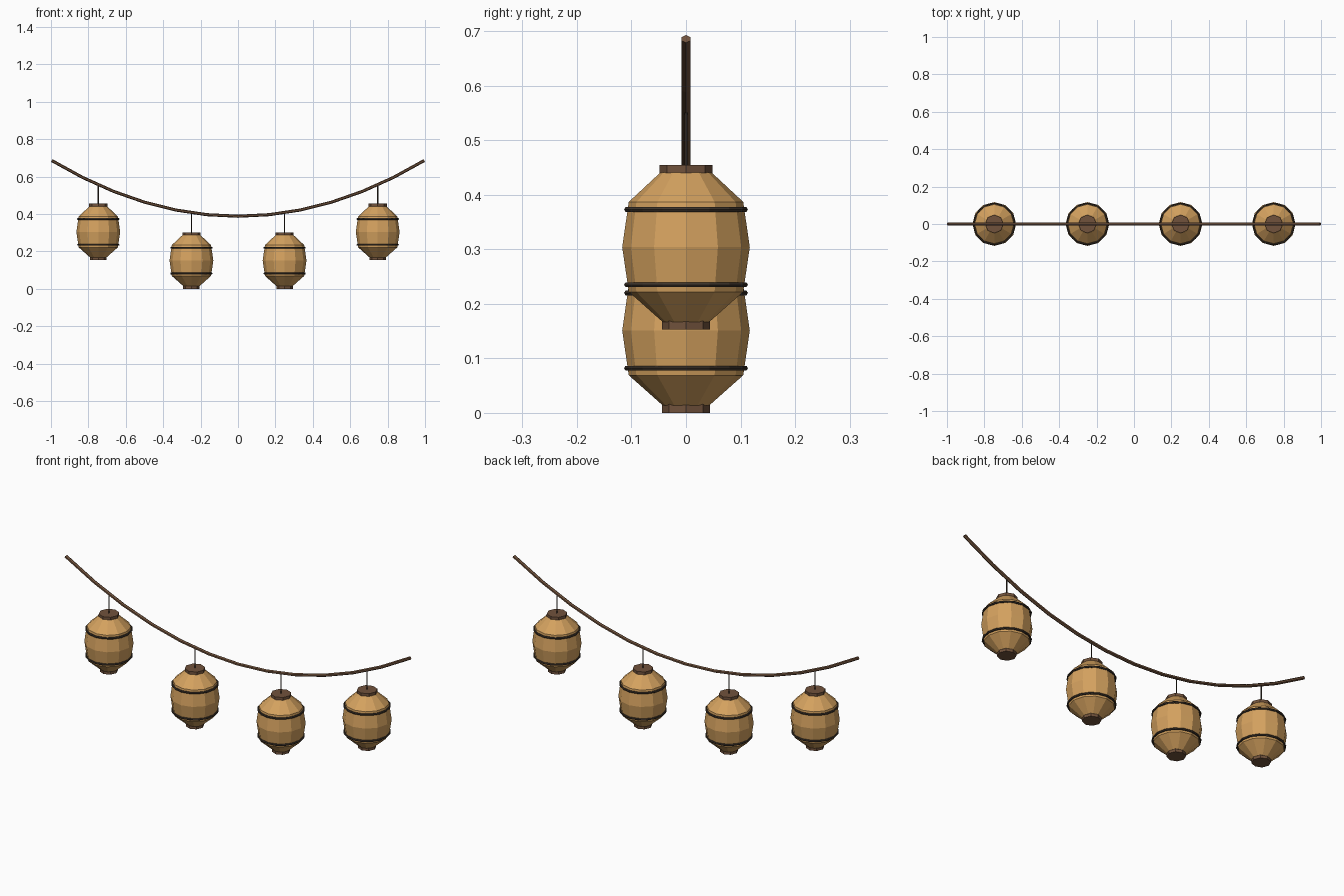
import bpy, bmesh, math
from mathutils import Vector

if "Cube" in bpy.data.objects:
    bpy.data.objects.remove(bpy.data.objects["Cube"])


def material(name, rgb):
    m = bpy.data.materials.new(name)
    m.diffuse_color = (*rgb, 1)
    m.use_nodes = True
    m.node_tree.nodes["Principled BSDF"].inputs["Base Color"].default_value = m.diffuse_color
    return m


PAPER = material("amber_paper", (0.66, 0.36, 0.115))
WOOD = material("brown_wood", (0.165, 0.085, 0.045))
DARK = material("dark_cord", (0.048, 0.034, 0.024))


def finish(name, bm, mat):
    bmesh.ops.recalc_face_normals(bm, faces=bm.faces)
    me = bpy.data.meshes.new(name)
    bm.to_mesh(me)
    bm.free()
    me.materials.append(mat)
    ob = bpy.data.objects.new(name, me)
    bpy.context.collection.objects.link(ob)
    return ob


def bridge(bm, rings, closed=False):
    """Skin a list of vertex rings, capping the ends when open."""
    n = len(rings[0])
    pairs = list(zip(rings, rings[1:]))
    if closed:
        pairs.append((rings[-1], rings[0]))
    for a, b in pairs:
        for i in range(n):
            j = (i + 1) % n
            bm.faces.new((a[i], a[j], b[j], b[i]))
    if not closed:
        bm.faces.new(rings[0])
        bm.faces.new(rings[-1])


def lathe(name, profile, sides, x, z, mat, closed=False):
    """Revolve (radius, height) points around a vertical axis."""
    bm = bmesh.new()
    rings = []
    for r, h in profile:
        rings.append([bm.verts.new((x + r * math.cos(math.tau * i / sides),
                                    r * math.sin(math.tau * i / sides), z + h))
                      for i in range(sides)])
    bridge(bm, rings, closed)
    return finish(name, bm, mat)


# Hanging rope: six-sided tube swept along a sagging curve
HALF, LOW, SAG, ROPE_R = 0.996, 0.388, 0.298, 0.0082


def rope_z(x):
    return LOW + SAG * (x / HALF) ** 2


bm = bmesh.new()
rings = []
for k in range(13):
    x = HALF * (k / 6 - 1)
    normal = Vector((-2 * SAG * x / HALF ** 2, 0, 1)).normalized()
    center = Vector((x, 0, rope_z(x)))
    rings.append([bm.verts.new(center
                               + normal * ROPE_R * math.sin(math.tau * i / 6 + math.pi / 6) * 1.0
                               + Vector((0, 1, 0)) * ROPE_R * 1.1 * math.cos(math.tau * i / 6 + math.pi / 6))
                  for i in range(6)])
bridge(bm, rings)
finish("rope", bm, WOOD)

# Lanterns: paper body, two end caps, two hoops and a hanging cord
BODY = [(0.043, 0.014), (0.105, 0.069), (0.117, 0.151), (0.105, 0.234), (0.047, 0.288)]
for n, (x, z) in enumerate([(-0.747, 0.153), (-0.249, 0), (0.249, 0), (0.747, 0.153)], 1):
    lathe(f"lantern_body_{n}", BODY, 12, x, z, PAPER)
    lathe(f"bottom_cap_{n}", [(0.044, 0), (0.044, 0.016)], 8, x, z, WOOD)
    lathe(f"top_cap_{n}", [(0.049, 0.287), (0.049, 0.302)], 8, x, z, WOOD)
    for label, h in (("lower", 0.082), ("upper", 0.220)):
        hoop = [(0.1085 + 0.005 * math.cos(math.tau * i / 6),
                 h + 0.005 * math.sin(math.tau * i / 6)) for i in range(6)]
        lathe(f"{label}_hoop_{n}", hoop, 16, x, z, DARK, closed=True)
    lathe(f"cord_{n}", [(0.003, 0.30), (0.003, rope_z(x) - z)], 6, x, z, DARK)
